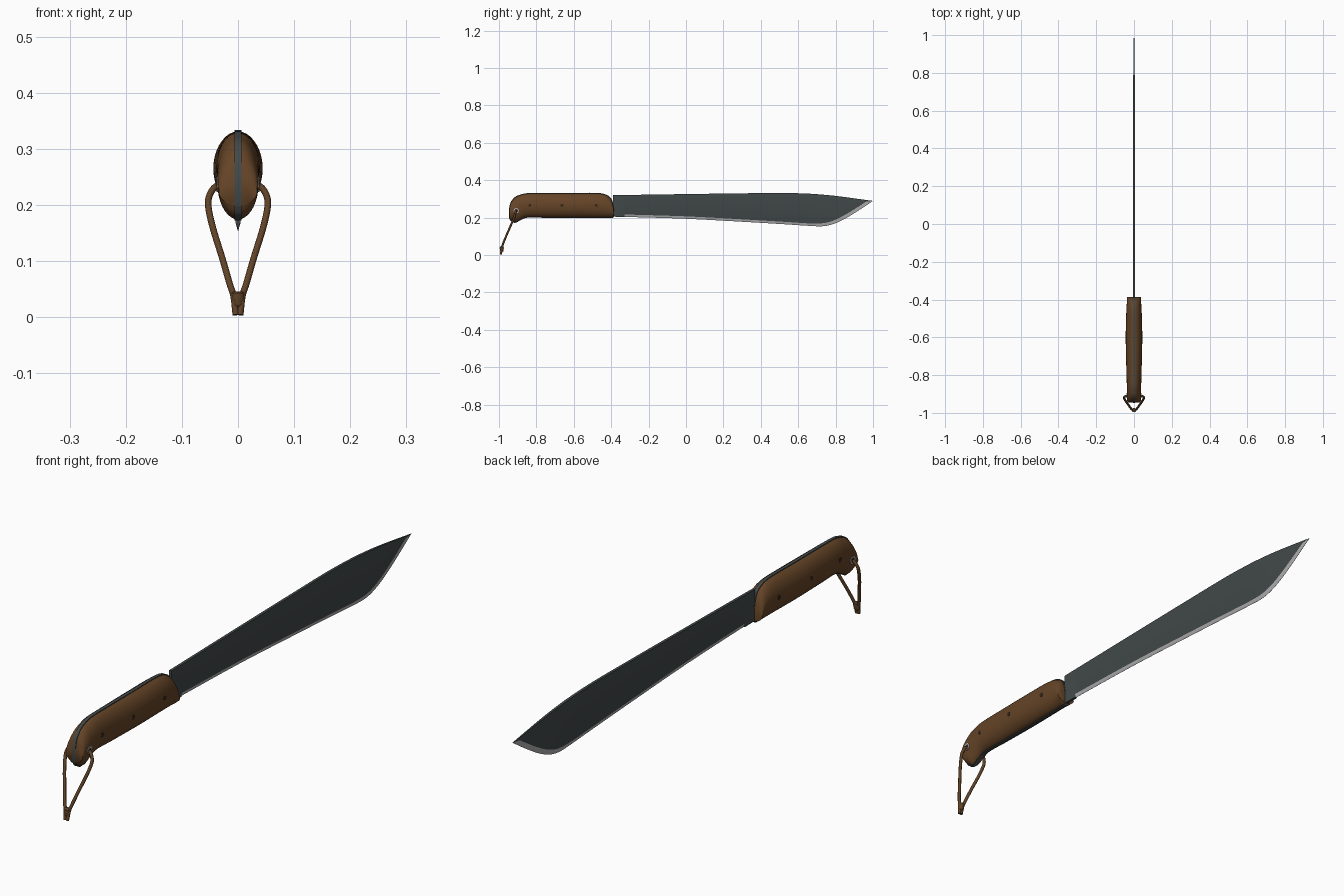
import bpy, bmesh, math
from mathutils import Vector

cube = bpy.data.objects.get("Cube")
if cube:
    bpy.data.objects.remove(cube)


def material(name, rgb, rough=0.6):
    m = bpy.data.materials.new(name)
    m.use_nodes = True
    m.diffuse_color = (*rgb, 1)
    node = m.node_tree.nodes["Principled BSDF"]
    node.inputs["Base Color"].default_value = (*rgb, 1)
    node.inputs["Roughness"].default_value = rough
    return m


STEEL = material("dark steel", (0.055, 0.066, 0.066))
EDGE = material("sharpened edge", (0.42, 0.42, 0.43))
WOOD = material("brown wood", (0.13, 0.058, 0.02))
PIN = material("dark pin", (0.035, 0.02, 0.012))
SILVER = material("silver tube", (0.45, 0.45, 0.44))
CORD = material("brown cord", (0.12, 0.056, 0.021))


def spline(keys, steps):
    """Smooth samples through key tuples."""
    out = []
    for i in range(len(keys) - 1):
        a, b = keys[max(i - 1, 0)], keys[i]
        c, d = keys[i + 1], keys[min(i + 2, len(keys) - 1)]
        for s in range(steps):
            t = s / steps
            out.append(tuple(
                q + 0.5 * t * (r - p + t * (2 * p - 5 * q + 4 * r - u + t * (3 * (q - r) + u - p)))
                for p, q, r, u in zip(a, b, c, d)))
    return out + [keys[-1]]


def finish(name, bm, mats, angle=40):
    bmesh.ops.recalc_face_normals(bm, faces=bm.faces[:])
    mesh = bpy.data.meshes.new(name)
    bm.to_mesh(mesh)
    bm.free()
    for m in mats:
        mesh.materials.append(m)
    ob = bpy.data.objects.new(name, mesh)
    bpy.context.collection.objects.link(ob)
    bpy.ops.object.select_all(action="DESELECT")
    ob.select_set(True)
    bpy.context.view_layer.objects.active = ob
    bpy.ops.object.shade_smooth_by_angle(angle=math.radians(angle))
    return ob


def loft(name, rings, mats, edge_sides=(), edge_from=0):
    """Skin matching rings; listed sides take the second material."""
    bm = bmesh.new()
    vs = [[bm.verts.new(p) for p in ring] for ring in rings]
    n = len(vs[0])
    for k in range(len(vs) - 1):
        for j in range(n):
            f = bm.faces.new((vs[k][j], vs[k][(j + 1) % n], vs[k + 1][(j + 1) % n], vs[k + 1][j]))
            if j in edge_sides and rings[k][0][1] >= edge_from:
                f.material_index = 1
    bm.faces.new(vs[0])
    bm.faces.new(vs[-1])
    bmesh.ops.remove_doubles(bm, verts=bm.verts[:], dist=0.00005)
    return finish(name, bm, mats)


def rod(name, y, z, r, half, mat):
    """Cylinder running across the grip."""
    bpy.ops.mesh.primitive_cylinder_add(vertices=20, radius=r, depth=2 * half,
                                        location=(0, y, z), rotation=(0, math.pi / 2, 0))
    ob = bpy.context.object
    ob.name = name
    ob.data.materials.append(mat)
    bpy.ops.object.shade_smooth_by_angle(angle=math.radians(40))
    return ob


# Blade stations: y, edge z, spine z, half thickness
blade_keys = [(-0.33, 0.204, 0.321, 0.005), (0.0, 0.194, 0.326, 0.005), (0.3, 0.178, 0.330, 0.005),
              (0.52, 0.165, 0.332, 0.005), (0.66, 0.156, 0.328, 0.0048), (0.73, 0.154, 0.323, 0.0045),
              (0.785, 0.165, 0.318, 0.004), (0.85, 0.194, 0.310, 0.0035), (0.93, 0.243, 0.299, 0.0025),
              (0.999, 0.289, 0.2895, 0.001)]


def blade_ring(y, zb, zt, t, bevelled=True):
    h = 0.013 + 0.008 * min(max((y - 0.65) / 0.2, 0), 1)
    h = min(h, (zt - zb) * 0.7)
    e = 0.0003 if bevelled else t
    return [(-t, y, zt), (t, y, zt), (t, y, zb + h), (e, y, zb), (-e, y, zb), (-t, y, zb + h)]


stations = spline(blade_keys, 5)
rings = [blade_ring(-0.39, 0.205, 0.32, 0.005, False), blade_ring(-0.333, 0.204, 0.321, 0.005, False)]
rings += [blade_ring(*s) for s in stations]
loft("blade", rings, [STEEL, EDGE], edge_sides=(2, 3, 4), edge_from=-0.331)

# Grip stations: y, bottom z, top z, half width
grip_keys = [(-0.945, 0.200, 0.246, 0.034), (-0.935, 0.184, 0.282, 0.036), (-0.912, 0.174, 0.309, 0.037),
             (-0.885, 0.187, 0.321, 0.037), (-0.845, 0.202, 0.329, 0.038), (-0.75, 0.201, 0.330, 0.041),
             (-0.6, 0.200, 0.330, 0.044), (-0.47, 0.200, 0.330, 0.041), (-0.417, 0.200, 0.315, 0.038),
             (-0.395, 0.200, 0.287, 0.037), (-0.386, 0.206, 0.248, 0.036)]
grip = spline(grip_keys, 5)


def oval(y, zb, zt, w, n=36):
    mid, half = (zb + zt) / 2, (zt - zb) / 2
    return [(w * math.cos(a), y, mid + half * math.sin(a))
            for a in (2 * math.pi * i / n for i in range(n))]


loft("handle_scales", [oval(*s) for s in grip], [WOOD])

# Full tang, slightly proud of the scales all round
tang = []
for y, zb, zt, w in grip:
    y = -0.666 + (y + 0.666) * 1.006
    tang.append([(-0.006, y, zb - 0.002), (0.006, y, zb - 0.002), (0.006, y, zt + 0.002), (-0.006, y, zt + 0.002)])
loft("tang", tang, [STEEL])

# Pins and lanyard tube through the grip
for i, (y, half) in enumerate([(-0.835, 0.0393), (-0.663, 0.0436), (-0.48, 0.0422)]):
    rod(f"handle_pin_{i + 1}", y, 0.266, 0.008, half, PIN)
rod("lanyard_tube", -0.908, 0.237, 0.014, 0.0385, SILVER)
rod("lanyard_hole", -0.908, 0.237, 0.009, 0.0388, PIN)


def cord(name, points, radius):
    curve = bpy.data.curves.new(name, "CURVE")
    curve.dimensions = "3D"
    curve.bevel_depth = radius
    curve.bevel_resolution = 3
    curve.use_fill_caps = True
    sp = curve.splines.new("POLY")
    path = spline(points, 6)
    sp.points.add(len(path) - 1)
    for p, co in zip(sp.points, path):
        p.co = (*co, 1)
    sp.use_smooth = True
    ob = bpy.data.objects.new(name, curve)
    bpy.context.collection.objects.link(ob)
    curve.materials.append(CORD)


# Lanyard loop, mirrored half, with tails under the knot
half = [(0.03, -0.908, 0.237), (0.042, -0.911, 0.231), (0.051, -0.915, 0.216), (0.053, -0.92, 0.198),
        (0.045, -0.936, 0.16), (0.028, -0.96, 0.105), (0.015, -0.978, 0.06), (0.008, -0.984, 0.038),
        (0.004, -0.99, 0.004)]
for side, s in (("left", 1), ("right", -1)):
    cord(f"lanyard_{side}", [(s * x, y, z) for x, y, z in half], 0.0058)

# Knot of stacked wraps
bm = bmesh.new()
profile = [(0.007, -0.014), (0.011, -0.009), (0.0095, -0.004), (0.0125, 0.001),
           (0.011, 0.006), (0.0125, 0.011), (0.008, 0.014)]
n = 16
vs = [[bm.verts.new(Vector((r * math.cos(a), -0.985 + r * 0.9 * math.sin(a), 0.032 + z)))
       for a in (2 * math.pi * i / n for i in range(n))] for r, z in profile]
for lo, hi in zip(vs, vs[1:]):
    for j in range(n):
        bm.faces.new((lo[j], lo[(j + 1) % n], hi[(j + 1) % n], hi[j]))
bm.faces.new(vs[0])
bm.faces.new(vs[-1])
finish("lanyard_knot", bm, [CORD], 60)
